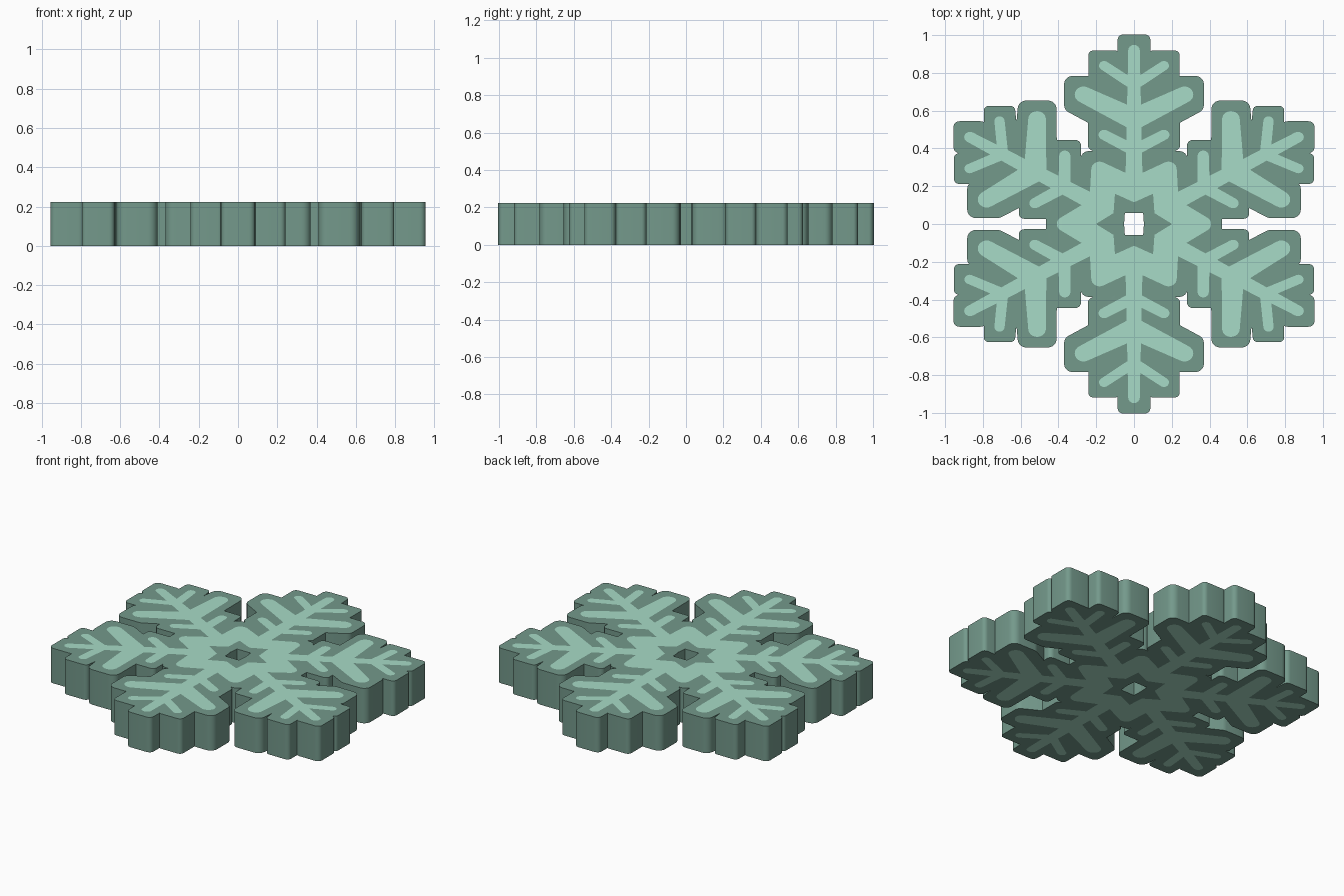
import bpy, bmesh
from math import sin, cos, pi, radians
from mathutils import Vector, Matrix
from mathutils.geometry import convex_hull_2d, delaunay_2d_cdt

if "Cube" in bpy.data.objects:
    bpy.data.objects.remove(bpy.data.objects["Cube"])

HEIGHT = 0.223
STRETCH = 1.09      # the flake is slightly wider than a regular hexagon
MARGIN = 0.056      # square-shaped border around the inlay


def polar(r, deg, rad):
    return (r * cos(radians(deg)), r * sin(radians(deg)), rad)


# Shapes for one arm: each is the hull of circles (x, y, radius)
arm = [[(0, 0.21, 0.042), (0, 0.92, 0.028)]]
branches = [
    [(0, 0.39, 0.030), (0.145, 0.472, 0.027)],
    [(0, 0.555, 0.055), (0.245, 0.685, 0.043)],
    [(0, 0.735, 0.026), (0.145, 0.838, 0.025)],
]
for s in (-1, 1):
    arm += [[(s * x, y, r) for x, y, r in b] for b in branches]
    # half of a star-ring point beside the arm
    arm.append([polar(0.115, 90, 0), polar(0.185, 90 + s * 30, 0),
                polar(0.335, 90 + s * 30, 0.04), polar(0.25, 90, 0)])


def hull(points):
    out = [points[i] for i in convex_hull_2d(points)]
    area = sum(a.cross(b) for a, b in zip(out, out[1:] + out[:1]))
    return out if area > 0 else out[::-1]


def shape_points(circles, angle):
    pts = []
    rot = Matrix.Rotation(angle, 2)
    for x, y, r in circles:
        n = 24 if r else 1
        for i in range(n):
            a = 2 * pi * i / n
            p = rot @ Vector((x + r * cos(a), y + r * sin(a)))
            pts.append(Vector((p.x * STRETCH, p.y)))
    return pts


# Outlines of the inlay, and the same outlines grown by a square
inlay_shapes, border_shapes = [], []
for k in range(6):
    for circles in arm:
        pts = shape_points(circles, k * pi / 3)
        inlay_shapes.append(hull(pts))
        border_shapes.append(hull([p + Vector((sx, sy)) * MARGIN for p in pts
                                   for sx in (-1, 1) for sy in (-1, 1)]))

# Merge all overlapping outlines into one flat triangulation
verts, loops = [], []
for poly in inlay_shapes + border_shapes:
    loops.append(list(range(len(verts), len(verts) + len(poly))))
    verts += poly
co, _, tris, _, _, source = delaunay_2d_cdt(verts, [], loops, 0, 1e-5, True)
n_inlay = len(inlay_shapes)
inlay_tris = [t for t, s in zip(tris, source) if any(i < n_inlay for i in s)]
border_tris = [t for t, s in zip(tris, source) if s and min(s) >= n_inlay]


def build(name, faces, color):
    bm = bmesh.new()
    vs = [bm.verts.new((p.x, p.y, 0)) for p in co]
    for f in faces:
        bm.faces.new([vs[i] for i in f])
    bmesh.ops.delete(bm, geom=[v for v in bm.verts if not v.link_faces], context='VERTS')
    ext = bmesh.ops.extrude_face_region(bm, geom=bm.faces[:], use_keep_orig=True)
    top = [g for g in ext['geom'] if isinstance(g, bmesh.types.BMVert)]
    bmesh.ops.translate(bm, vec=(0, 0, HEIGHT), verts=top)
    bmesh.ops.recalc_face_normals(bm, faces=bm.faces[:])
    me = bpy.data.meshes.new(name)
    bm.to_mesh(me)
    bm.free()
    mat = bpy.data.materials.new(name + "_color")
    mat.diffuse_color = color
    mat.use_nodes = True
    mat.node_tree.nodes["Principled BSDF"].inputs["Base Color"].default_value = mat.diffuse_color
    me.materials.append(mat)
    ob = bpy.data.objects.new(name, me)
    bpy.context.collection.objects.link(ob)
    bpy.ops.object.select_all(action='DESELECT')
    ob.select_set(True)
    bpy.context.view_layer.objects.active = ob
    bpy.ops.object.shade_smooth_by_angle(angle=radians(30))


# Dark border plate and the light snowflake set flush into it
build("border_plate", border_tris, (0.175, 0.32, 0.26, 1))
build("snowflake_inlay", inlay_tris, (0.39, 0.71, 0.57, 1))
